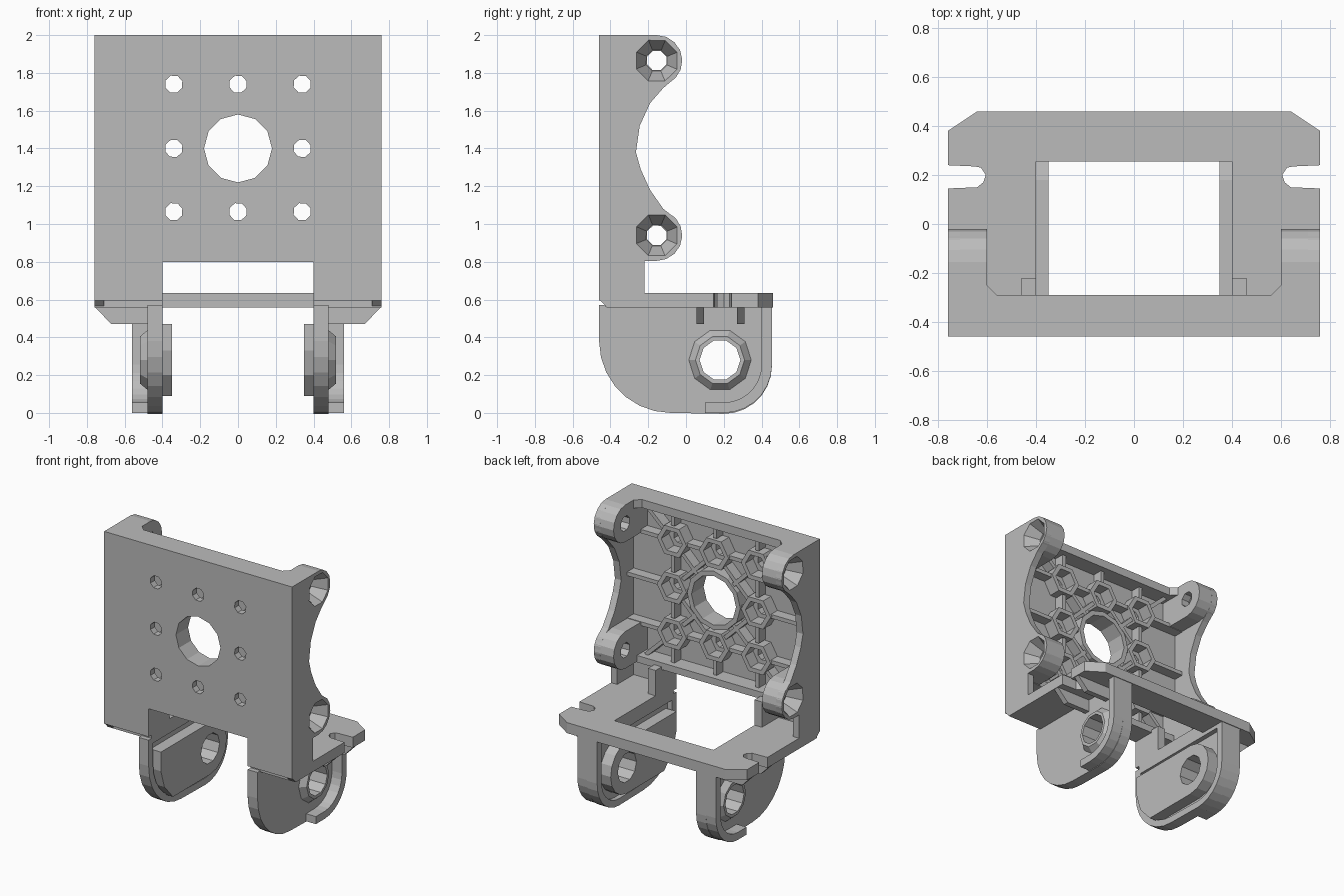
import bpy, bmesh
from math import cos, sin, radians, hypot
from mathutils import Vector

old = bpy.data.objects.get("Cube")
if old:
    bpy.data.objects.remove(old, do_unlink=True)

grey = bpy.data.materials.new("plain grey")
grey.use_nodes = True
grey.diffuse_color = (0.5, 0.5, 0.5, 1)
for node in grey.node_tree.nodes:
    if node.type == 'BSDF_PRINCIPLED':
        node.inputs["Base Color"].default_value = (0.5, 0.5, 0.5, 1)

PLACE = {'x': lambda u, v, d: (d, u, v),
         'y': lambda u, v, d: (u, d, v),
         'z': lambda u, v, d: (u, v, d)}


def arc(cu, cv, r, a0, a1, n):
    """Points along a circular arc, angles in degrees."""
    return [(cu + r * cos(radians(a0 + (a1 - a0) * i / n)),
             cv + r * sin(radians(a0 + (a1 - a0) * i / n))) for i in range(n + 1)]


def ngon(cu, cv, r, n, turn=0):
    return arc(cu, cv, r, turn, turn + 360, n)[:-1]


def sym(half):
    """Close a right-hand outline with its mirror image."""
    return half + [(-u, v) for u, v in reversed(half)]


def prism(name, polys, axis, lo, hi, polys_hi=None, mirror=False):
    """Extrude or loft outlines along an axis into one object."""
    bm = bmesh.new()
    for low, high in zip(polys, polys_hi or polys):
        a = [bm.verts.new(PLACE[axis](u, v, lo)) for u, v in low]
        b = [bm.verts.new(PLACE[axis](u, v, hi)) for u, v in high]
        bm.faces.new(a)
        bm.faces.new(b[::-1])
        for i in range(len(a)):
            j = (i + 1) % len(a)
            bm.faces.new((a[j], a[i], b[i], b[j]))
    bmesh.ops.recalc_face_normals(bm, faces=bm.faces)
    mesh = bpy.data.meshes.new(name)
    bm.to_mesh(mesh)
    bm.free()
    mesh.materials.append(grey)
    obj = bpy.data.objects.new(name, mesh)
    bpy.context.collection.objects.link(obj)
    if mirror:
        obj.modifiers.new("Mirror", 'MIRROR')
    return obj


def cut(obj, *cutters):
    """Subtract the cutters and throw them away."""
    mirrored = "Mirror" in obj.modifiers
    obj.modifiers.clear()
    for c in cutters:
        m = obj.modifiers.new("Cut", 'BOOLEAN')
        m.operation, m.solver, m.object = 'DIFFERENCE', 'EXACT', c
    deps = bpy.context.evaluated_depsgraph_get()
    mesh = bpy.data.meshes.new_from_object(obj.evaluated_get(deps))
    obj.modifiers.clear()
    obj.data = mesh
    for c in cutters:
        bpy.data.objects.remove(c, do_unlink=True)
    if mirrored:
        obj.modifiers.new("Mirror", 'MIRROR')


# Front plate with a window at the bottom and a chamfered lower edge
COL, ROWS, MID = 0.34, (1.065, 1.40, 1.74), 1.40
spots = [(x, z) for x in (-COL, 0, COL) for z in ROWS if (x, z) != (0, MID)]
plate = prism("front_plate", [sym([(0.40, 0.80), (0.40, 0.56), (0.76, 0.56), (0.76, 2)])],
              'y', -0.46, -0.41)
bm = bmesh.new()
bm.from_mesh(plate.data)
low_edges = [e for e in bm.edges if all(v.co.y < -0.45 and v.co.z < 0.57 for v in e.verts)]
bmesh.ops.bevel(bm, geom=low_edges, offset=0.035, segments=2, affect='EDGES')
bm.to_mesh(plate.data)
bm.free()
cut(plate, prism("holes", [ngon(x, z, 0.048, 8, 20) for x, z in spots]
                 + [ngon(0, MID, 0.18, 12)], 'y', -0.6, 0))

# Hexagonal nut cups and the centre collar on the back of the plate
cups = prism("nut_cups", [ngon(x, z, 0.12, 6) for x, z in spots]
             + [ngon(0, MID, 0.215, 12)], 'y', -0.415, -0.32)
cut(cups, prism("pockets", [ngon(x, z, 0.085, 6) for x, z in spots]
                + [ngon(0, MID, 0.18, 12)], 'y', -0.6, 0))

# Stiffening ribs between the cups and the frame
links = [((0, 1.94), (0, 1.74), 0, .11), ((0, 0.85), (0, 1.065), 0, .11),
         ((COL, MID), (0.72, MID), .11, 0), ((COL, MID), (0, MID), .11, .2)]
for z, rim in ((1.065, 0.85), (1.74, 1.94)):
    links += [((COL, z), (0, z), .11, .11), ((COL, z), (COL, MID), .11, .11),
              ((COL, z), (0, MID), .11, .2), ((COL, z), (0.72, z), .11, 0),
              ((COL, z), (COL, rim), .11, 0), ((0, z), (COL, MID), .11, .11),
              ((COL, z), (0.56, rim), .11, 0)]
bars = []
for p, q, trim_p, trim_q in links:
    p, q = Vector(p), Vector(q)
    d = (q - p).normalized()
    s = Vector((-d.y, d.x)) * 0.014
    p, q = p + d * trim_p, q - d * trim_q
    bars.append([tuple(w) for w in (p + s, q + s, q - s, p - s)])
prism("plate_ribs", bars, 'y', -0.415, -0.335, mirror=True)

# Top and bottom frame of the plate
prism("top_rim", [sym([(0.56, -0.29), (0.60, -0.25), (0.73, -0.25), (0.73, -0.43)])],
      'z', 1.94, 2.0)
prism("window_lintel", [sym([(0.72, -0.29), (0.72, -0.42)])], 'z', 0.80, 0.85)

# Side walls, scooped between the screw ears
BY, BZ, BR = -0.155, (0.94, 1.865), 0.135
wall = ([(-0.42, 0.56), (-0.22, 0.56), (-0.22, 0.805)]
        + arc(BY, BZ[0], BR, -90, 40, 6)
        + [(-0.12, 1.08), (-0.19, 1.18), (-0.24, 1.29), (-0.265, 1.38),
           (-0.245, 1.52), (-0.19, 1.64), (-0.12, 1.72)]
        + arc(BY, BZ[1], BR, -40, 90, 6) + [(-0.46, 2.0), (-0.46, 0.60)])
walls = prism("side_wall", [wall], 'x', 0.71, 0.76, mirror=True)
ears = prism("screw_ear", [[(-0.42, z - BR)] + arc(BY, z, BR, -90, 90, 8) + [(-0.42, z + BR)]
                           for z in BZ], 'x', 0.60, 0.759, mirror=True)
for part in (walls, ears):
    cut(part,
        prism("bore", [ngon(BY, z, 0.055, 8, 22) for z in BZ], 'x', 0.5, 0.9),
        prism("sink", [ngon(BY, z, 0.06, 8, 22) for z in BZ], 'x', 0.66, 0.77,
              polys_hi=[ngon(BY, z, 0.122, 8, 22) for z in BZ]))

# Posts beside the window
prism("window_post", [[(0.40, -0.42), (0.46, -0.42), (0.46, -0.22), (0.40, -0.22)]],
      'z', 0.56, 0.82, mirror=True)

# Platform, open to the front, with a cable notch on each side
prism("platform", [sym([(0.40, 0.255), (0.40, -0.42), (0.76, -0.42), (0.76, 0.145),
                        (0.64, 0.15), (0.615, 0.17), (0.605, 0.20), (0.625, 0.23),
                        (0.65, 0.235), (0.76, 0.24), (0.76, 0.38), (0.64, 0.46)])],
      'z', 0.558, 0.635)

# Gussets under the platform
gusset = [(0.47, 0.47), (0.67, 0.47), (0.758, 0.56), (0.47, 0.56)]
for label, y in (("front", 0.055), ("rear", 0.27)):
    prism(label + "_gusset", [gusset], 'y', y, y + 0.04, mirror=True)


# Legs: rounded plates, recessed on the inside
def leg_outline(inset, top):
    return (arc(-0.08, 0.38, 0.38 - inset, 180, 270, 7)
            + arc(0.20, 0.25, 0.255 - inset, 270, 360, 7)
            + [(0.455 - inset, top), (-0.46 + inset, top)])


HY, HZ = 0.18, 0.28
leg = prism("leg", [leg_outline(0, 0.57)], 'x', 0.40, 0.48, mirror=True)
cut(leg, prism("recess", [leg_outline(0.05, 0.53)], 'x', 0.3, 0.435),
    prism("bore", [ngon(HY, HZ, 0.108, 10)], 'x', 0.3, 0.7))

# Raised guide pad inside each leg and tapered hub outside
pad = prism("guide_pad", [arc(HY, HZ, 0.19, -90, 90, 8)
                          + [(-0.39, 0.47), (-0.39, 0.33), (-0.35, 0.20), (-0.25, 0.09)]],
            'x', 0.35, 0.44, mirror=True)
cut(pad, prism("bore", [ngon(HY, HZ, 0.108, 10)], 'x', 0.3, 0.7))
hub = prism("outer_hub", [ngon(HY, HZ, 0.17, 10)], 'x', 0.475, 0.52,
            polys_hi=[ngon(HY, HZ, 0.13, 10)], mirror=True)
cut(hub, prism("bore", [ngon(HY, HZ, 0.108, 10)], 'x', 0.3, 0.7))

# Outer lip along the back edge of each leg
prism("leg_lip", [arc(0.20, 0.255, 0.255, 270, 360, 7) + [(0.455, 0.57), (0.40, 0.57)]
                  + arc(0.20, 0.255, 0.20, 360, 270, 7) + [(0.10, 0.055), (0.10, 0)]],
      'x', 0.475, 0.56, mirror=True)
